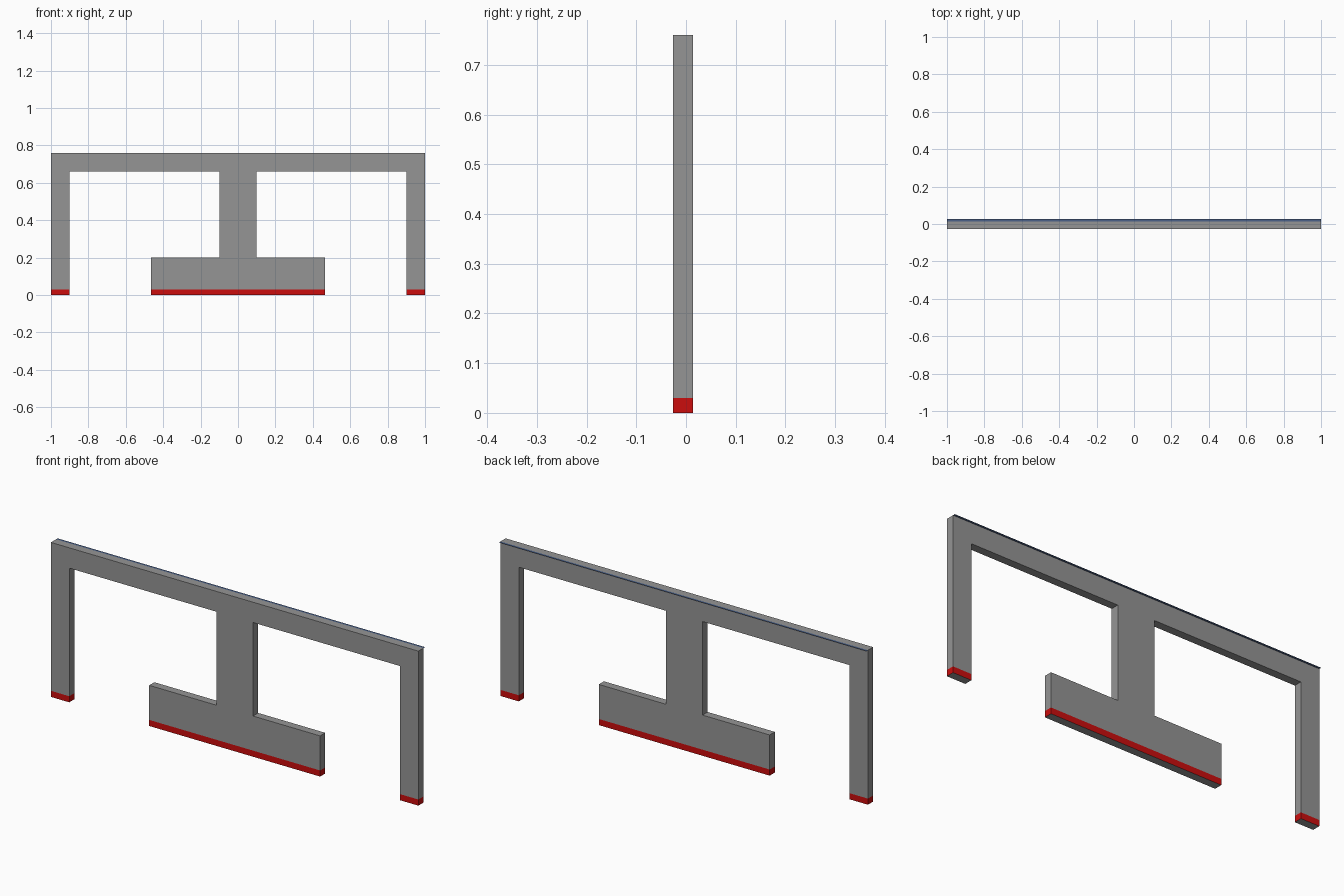
import bpy
import bmesh

cube = bpy.data.objects.get("Cube")
if cube:
    bpy.data.objects.remove(cube, do_unlink=True)

FRONT, BACK, LIP = -0.026, 0.014, 0.026
BAND, TOP = 0.03, 0.76


def material(name, rgb):
    mat = bpy.data.materials.new(name)
    mat.use_nodes = True
    color = (*rgb, 1.0)
    mat.diffuse_color = color
    mat.node_tree.nodes["Principled BSDF"].inputs["Base Color"].default_value = color
    return mat


grey = material("grey", (0.3, 0.3, 0.3))
red = material("red", (0.6, 0.004, 0.004))
blue = material("slate_blue", (0.07, 0.12, 0.25))


def add_object(name, bm, mats):
    mesh = bpy.data.meshes.new(name)
    bm.to_mesh(mesh)
    bm.free()
    for mat in mats:
        mesh.materials.append(mat)
    obj = bpy.data.objects.new(name, mesh)
    bpy.context.collection.objects.link(obj)
    return obj


def slab(profile):
    """Extrude an x-z outline through the thickness of the panel."""
    bm = bmesh.new()
    face = bm.faces.new([bm.verts.new((x, FRONT, z)) for x, z in profile])
    grown = bmesh.ops.extrude_face_region(bm, geom=[face], use_keep_orig=True)["geom"]
    for v in grown:
        if isinstance(v, bmesh.types.BMVert):
            v.co.y = BACK
    bmesh.ops.recalc_face_normals(bm, faces=bm.faces)
    return bm


def drop_level_faces(bm, z):
    """Remove the hidden faces where the frame meets its painted feet."""
    hidden = [f for f in bm.faces if all(abs(v.co.z - z) < 1e-4 for v in f.verts)]
    bmesh.ops.delete(bm, geom=hidden, context="FACES")


# Frame: top beam, outer legs, central stem and wide base in one outline
half = [(0.465, BAND), (0.465, 0.2), (0.1, 0.2), (0.1, 0.66),
        (0.9, 0.66), (0.9, BAND), (1.0, BAND), (1.0, TOP)]
bm = slab(half + [(-x, z) for x, z in reversed(half)])
drop_level_faces(bm, BAND)
add_object("frame", bm, [grey])

# Red feet with grey undersides
for name, x0, x1 in (("right_foot", -1.0, -0.9),
                     ("base_foot", -0.465, 0.465),
                     ("left_foot", 0.9, 1.0)):
    bm = slab([(x0, 0), (x1, 0), (x1, BAND), (x0, BAND)])
    drop_level_faces(bm, BAND)
    for f in bm.faces:
        f.material_index = 1 if f.normal.z < -0.5 else 0
    add_object(name, bm, [red, grey])

# Thin sheet overhanging the back of the top beam
bm = bmesh.new()
bm.faces.new([bm.verts.new((x, y, TOP)) for x, y in
              ((-1, BACK), (1, BACK), (1, LIP), (-1, LIP))])
add_object("rear_lip", bm, [blue])
